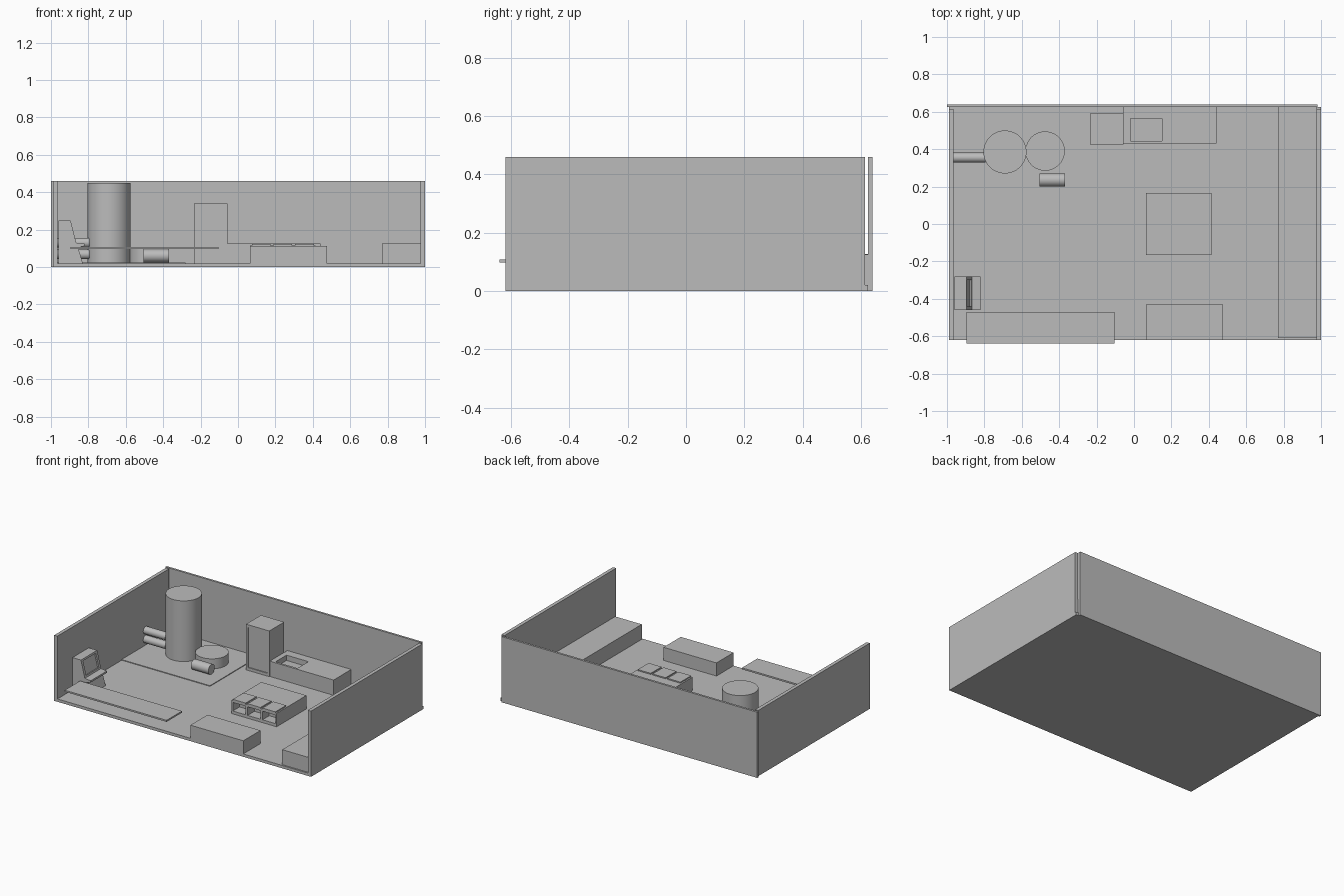
import bpy
from mathutils import Vector
from math import pi

cube = bpy.data.objects.get("Cube")
if cube:
    bpy.data.objects.remove(cube, do_unlink=True)

grey = bpy.data.materials.new("plain_grey")
grey.use_nodes = True
grey.diffuse_color = (0.5, 0.5, 0.5, 1)
grey.node_tree.nodes["Principled BSDF"].inputs["Base Color"].default_value = (0.5, 0.5, 0.5, 1)


def add_mesh(name, verts, faces):
    mesh = bpy.data.meshes.new(name)
    mesh.from_pydata(verts, [], faces)
    mesh.materials.append(grey)
    ob = bpy.data.objects.new(name, mesh)
    bpy.context.collection.objects.link(ob)
    return ob


def box(name, x, y, z):
    verts = [(a, b, c) for a in x for b in y for c in z]
    faces = [(0, 1, 3, 2), (4, 6, 7, 5), (0, 4, 5, 1),
             (2, 3, 7, 6), (0, 2, 6, 4), (1, 5, 7, 3)]
    return add_mesh(name, verts, faces)


def cylinder(name, centre, radius, length, along_x=False):
    bpy.ops.mesh.primitive_cylinder_add(vertices=64, radius=radius, depth=length, location=centre,
                                        rotation=(0, pi / 2 if along_x else 0, 0))
    ob = bpy.context.object
    ob.name = name
    ob.data.materials.append(grey)
    bpy.ops.object.shade_smooth_by_angle()


def cut(ob, x, y, z):
    cutter = box(ob.name + "_cutter", x, y, z)
    cutter.hide_render = True
    cutter.hide_viewport = True
    mod = ob.modifiers.new("recess", "BOOLEAN")
    mod.object = cutter
    mod.solver = "EXACT"


# Room shell, open at the front and top
FLOOR = 0.02
box("floor", (-0.99, 1.0), (-0.62, 0.625), (0, FLOOR))
box("right_wall", (-0.99, -0.965), (-0.62, 0.615), (0, 0.46))
box("left_wall", (0.975, 1.0), (-0.62, 0.615), (0, 0.46))
box("back_wall", (-1.0, 0.98), (0.625, 0.64), (0, 0.46))

# Counters and blocks
box("side_bench", (0.77, 0.975), (-0.61, 0.625), (FLOOR, 0.125))
box("front_counter", (0.065, 0.475), (-0.62, -0.43), (FLOOR, 0.112))
box("front_table", (-0.895, -0.105), (-0.64, -0.47), (0.097, 0.108))
sink = box("back_counter", (-0.055, 0.44), (0.43, 0.625), (FLOOR, 0.127))
cut(sink, (-0.02, 0.15), (0.445, 0.565), (0.09, 0.2))

# Tall cabinet with a recessed door
cabinet = box("tall_cabinet", (-0.235, -0.055), (0.425, 0.59), (FLOOR, 0.34))
cut(cabinet, (-0.22, -0.07), (0.3, 0.432), (0.04, 0.32))

# Central display unit with three open bays under thin lids
display = box("display_unit", (0.065, 0.415), (-0.165, 0.165), (FLOOR, 0.114))
for i in range(3):
    left = 0.075 + i * 0.115
    cut(display, (left, left + 0.1), (-0.3, -0.09), (0.04, 0.1))
    box(f"bay_lid_{i + 1}", (left, left + 0.1), (-0.165, -0.045), (0.114, 0.122))

# Tank corner on its thin pad
box("tank_pad", (-0.965, -0.28), (0.09, 0.625), (FLOOR, 0.025))
cylinder("tall_tank", (-0.69, 0.385, 0.2375), 0.115, 0.425)
cylinder("short_tank", (-0.475, 0.39, 0.06), 0.105, 0.07)
cylinder("small_drum", (-0.4375, 0.235, 0.06), 0.035, 0.135, True)
for name, z in (("upper_pipe", 0.13), ("lower_pipe", 0.068)):
    cylinder(name, (-0.88, 0.355, z), 0.026, 0.17, True)

# Upright console: side profile extruded along y, with a recessed screen
profile = [(-0.96, FLOOR), (-0.96, 0.25), (-0.895, 0.25), (-0.865, 0.13),
           (-0.82, 0.125), (-0.82, 0.112), (-0.855, 0.105), (-0.83, FLOOR)]
n = len(profile)
console = add_mesh("console",
                   [(x, y, z) for y in (-0.46, -0.28) for x, z in profile],
                   [tuple(range(n)), tuple(reversed(range(n, 2 * n)))]
                   + [(i, i + n, (i + 1) % n + n, (i + 1) % n) for i in range(n)])
screen = box("screen_cutter", (-0.07, 0.07), (-0.07, 0.07), (-0.01, 0.1))
screen.scale = (0.7, 1, 1)
normal = Vector((0.12, 0, 0.03)).normalized()
screen.rotation_euler = normal.to_track_quat("Z", "Y").to_euler()
screen.rotation_euler = (0, pi / 2 - 0.245, 0)
screen.location = (-0.88, -0.37, 0.19)
screen.hide_render = True
screen.hide_viewport = True
mod = console.modifiers.new("screen_recess", "BOOLEAN")
mod.object = screen
mod.solver = "EXACT"
